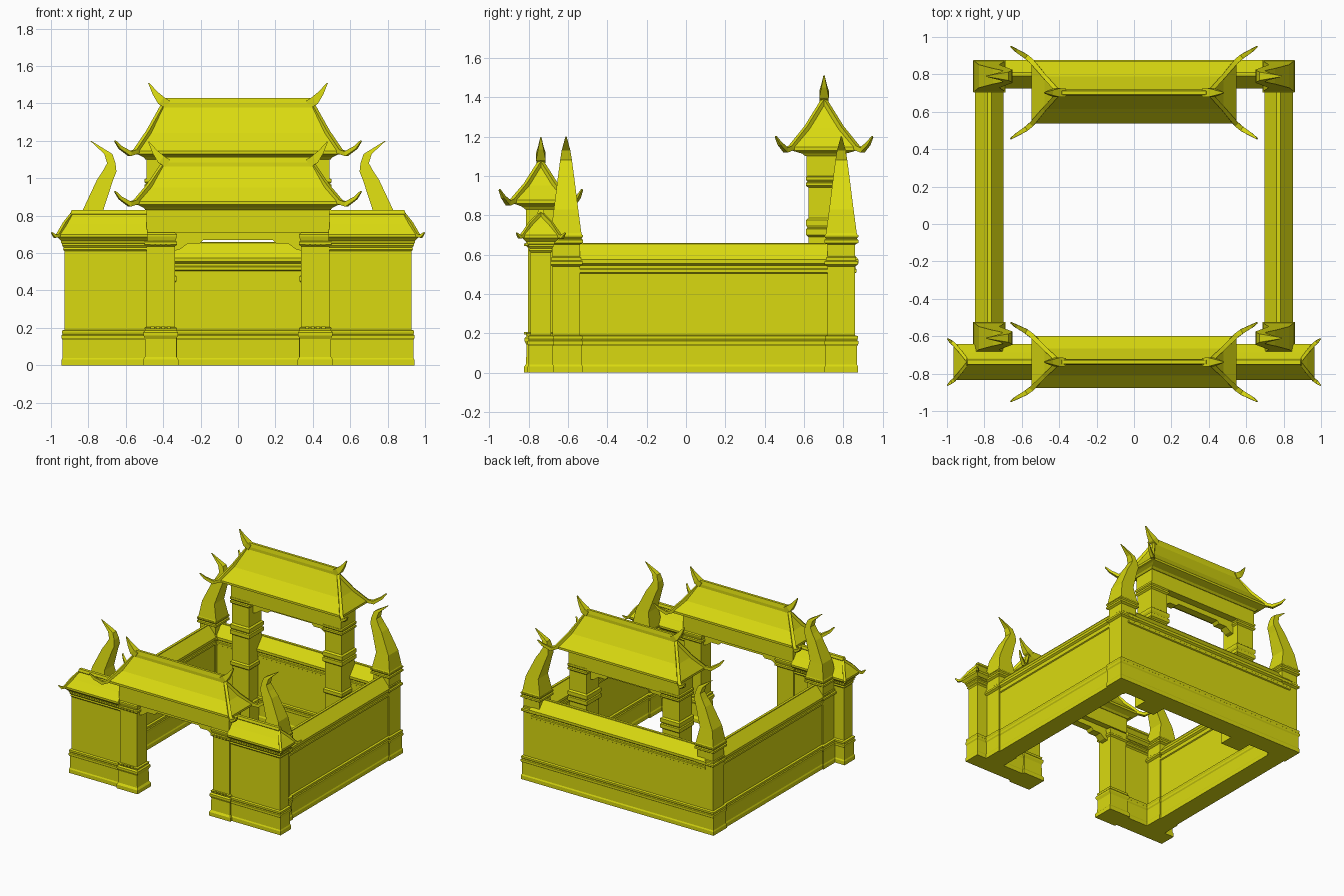
import bpy, bmesh
from mathutils import Vector

if "Cube" in bpy.data.objects:
    bpy.data.objects.remove(bpy.data.objects["Cube"])

yellow = bpy.data.materials.new("yellow")
yellow.diffuse_color = (0.70, 0.70, 0.005, 1)
yellow.use_nodes = True
yellow.node_tree.nodes["Principled BSDF"].inputs["Base Color"].default_value = yellow.diffuse_color


def finish(name, bm):
    bmesh.ops.recalc_face_normals(bm, faces=bm.faces)
    me = bpy.data.meshes.new(name)
    bm.to_mesh(me)
    bm.free()
    me.materials.append(yellow)
    ob = bpy.data.objects.new(name, me)
    bpy.context.collection.objects.link(ob)
    return ob


def skin(name, rings):
    """Skin a list of four-corner rings and cap both ends."""
    bm = bmesh.new()
    vs = [[bm.verts.new(p) for p in r] for r in rings]
    for a, b in zip(vs, vs[1:]):
        for i in range(4):
            bm.faces.new((a[i], a[(i + 1) % 4], b[(i + 1) % 4], b[i]))
    bm.faces.new(vs[0][::-1])
    bm.faces.new(vs[-1])
    return finish(name, bm)


def loft(name, rects):
    """Rectangles (x0, x1, y0, y1, z) stacked from bottom to top."""
    return skin(name, [[(x0, y0, z), (x1, y0, z), (x1, y1, z), (x0, y1, z)]
                       for x0, x1, y0, y1, z in rects])


def moulded(name, cx, cy, hx, hy, profile):
    """Rectangular block whose sides follow a (z, offset) moulding profile."""
    return loft(name, [(cx - hx - o, cx + hx + o, cy - hy - o, cy + hy + o, z)
                       for z, o in profile])


def spike(name, pts, radii):
    """Square-section bar swept along points, tapering by radius."""
    pts = [Vector(p) for p in pts]
    rings = []
    for i, p in enumerate(pts):
        t = (pts[min(i + 1, len(pts) - 1)] - pts[max(i - 1, 0)]).normalized()
        side = t.cross(Vector((0, 0, 1))).normalized()
        up = side.cross(t)
        r = radii[i]
        rings.append([p + side * (a * r) + up * (b * r)
                      for a, b in ((-1, -1), (1, -1), (1, 1), (-1, 1))])
    return skin(name, rings)


BASE = [(0, .015), (.03, .015), (.04, .01), (.135, .01), (.145, .016), (.16, .016),
        (.165, .01), (.175, .014), (.185, .014), (.19, 0)]
WALL = BASE + [(.505, 0), (.51, .008), (.525, .008), (.53, .002), (.545, .002),
               (.555, .016), (.575, .016), (.655, -.05), (.66, -.05)]
POST = BASE + [(.54, 0), (.55, .015), (.565, .015), (.57, .005), (.585, .005),
               (.59, 0), (.65, 0), (.66, .016), (.675, .016), (.68, .008),
               (.69, .016), (.70, .016)]
WING = BASE + [(.61, 0), (.62, .008), (.63, .004), (.64, .012), (.65, .012),
               (.655, .018), (.69, .018)]

# Enclosure walls with sloped coping
for s, side in ((-1, "left"), (1, "right")):
    moulded(side + "_wall", s * .773, .09, .06, .70, WALL)
moulded("back_wall", 0, .80, .77, .06, WALL)

# Corner posts with curled horns: (z, inner x, outer x, half depth)
HORN = [(.69, .69, .86, .085), (.71, .695, .85, .078), (.83, .72, .83, .062),
        (.99, .668, .755, .042), (1.035, .65, .725, .036), (1.08, .655, .70, .03),
        (1.13, .672, .715, .022), (1.2, .785, .79, .003)]
for s, side in ((-1, "left"), (1, "right")):
    for y, end in ((-.61, "front"), (.79, "back")):
        moulded(f"{end}_{side}_post", s * .773, y, .07, .07, POST)
        loft(f"{end}_{side}_horn",
             [(*sorted((s * a, s * b)), y - h, y + h, z) for z, a, b, h in HORN])


# Gates
def gate(name, cy, hy, depth, ze, zr, pillar, flare):
    dz = ze - .855
    body = depth - .01
    # Pillars and lintel
    for s in (-1, 1):
        moulded(name + "_pillar", s * .413, cy, .075, depth - .02, pillar)
    loft(name + "_lintel", [(-.49, .49, cy - body, cy + body, z) for z in (.71 + dz, ze)])
    # Stepped bracket panel under the lintel
    half = [(.35, .61), (.31, .62), (.27, .65), (.205, .65), (.185, .67)]
    outline = [(-x, z) for x, z in half] + [(x, z) for x, z in half[::-1]]
    outline += [(.35, .715), (-.35, .715)]
    bm = bmesh.new()
    f = bm.faces.new([bm.verts.new((x, cy - .03, z + dz)) for x, z in outline])
    ext = bmesh.ops.extrude_face_region(bm, geom=[f])["geom"]
    bmesh.ops.translate(bm, vec=(0, .06, 0),
                        verts=[v for v in ext if isinstance(v, bmesh.types.BMVert)])
    finish(name + "_bracket", bm)
    # Hipped roof with eave steps and a slightly hollow slope
    rise = zr - ze
    prof = [(ze - .025, .495, body + .005), (ze - .012, .505, body + .02),
            (ze, .53, hy - .015), (ze + .005, .548, hy), (ze + .022, .548, hy),
            (ze + .45 * rise, .478, hy * .52), (zr, .40, .012)]
    loft(name + "_roof", [(-x, x, cy - y, cy + y, z) for z, x, y in prof])
    # Ridge beam, ridge horns and upturned hip ribs
    loft(name + "_ridge", [(-.40, .40, cy - .016, cy + .016, zr - .03),
                           (-.41, .41, cy - .016, cy + .016, zr + .015),
                           (-.385, .385, cy - .01, cy + .01, zr + .045)])
    for s in (-1, 1):
        spike(name + "_ridge_horn",
              [(s * .375, cy, zr + .01), (s * .41, cy, zr + .03),
               (s * .445, cy, zr + .072), (s * .478, cy, zr + .125)],
              [.022, .024, .014, .003])
        for t in (-1, 1):
            spike(name + "_hip_rib",
                  [(s * .40, cy, zr), (s * .478, cy + t * hy * .52, ze + .45 * rise + .004),
                   (s * .545, cy + t * hy, ze + .018),
                   (s * .578, cy + t * (hy + .35 * flare), ze + .006),
                   (s * .63, cy + t * (hy + .75 * flare), ze + .04),
                   (s * .658, cy + t * (hy + flare), ze + .075)],
                  [.011, .011, .013, .013, .009, .004])


FRONT_PILLAR = [(0, .02), (.03, .02), (.045, .01), (.14, .008), (.16, .018), (.175, .018),
                (.185, .008), (.2, .012), (.205, 0), (.635, 0), (.645, .012), (.66, .012),
                (.665, .004), (.69, .012), (.70, .012), (.71, 0)]
BACK_PILLAR = [(0, .012), (.17, .012), (.18, 0), (.44, 0), (.45, .01), (.475, .01), (.485, 0),
               (.69, 0), (.70, .012), (.73, .012), (.735, .004), (.75, .012), (.775, .012),
               (.785, 0), (.94, 0), (.95, .012), (.965, .012), (.97, .004), (.98, .012),
               (.995, .012), (1.0, 0)]
gate("front_gate", -.738, .14, .085, .855, 1.07, FRONT_PILLAR, .07)
gate("back_gate", .702, .166, .1, 1.125, 1.385, BACK_PILLAR, .08)

# Bead rows on the front pillars
for s in (-1, 1):
    for z in (.2, .65):
        for i in range(4):
            moulded("pillar_bead", s * (.37 + i * .029), -.815, .01, .008,
                    [(z - .007, 0), (z + .007, 0)])

# Front wings with their small hipped roofs
ROOF = [(.665, .945, .075), (.675, .955, .085), (.685, .965, .096), (.70, .965, .096),
        (.755, .925, .052), (.805, .885, .015), (.81, .895, .018), (.83, .89, .012)]
for s, side in ((-1, "left"), (1, "right")):
    cy = -.738
    moulded(side + "_wing", s * .70, cy, .228, .052, WING)
    loft(side + "_wing_roof",
         [(*sorted((s * .485, s * x)), cy - y, cy + y, z) for z, x, y in ROOF])
    for t in (-1, 1):
        spike(side + "_wing_rib",
              [(s * .885, cy, .81), (s * .925, cy + t * .052, .758),
               (s * .96, cy + t * .093, .695), (s * .978, cy + t * .108, .69),
               (s * .997, cy + t * .124, .71)], [.008, .009, .01, .009, .003])
